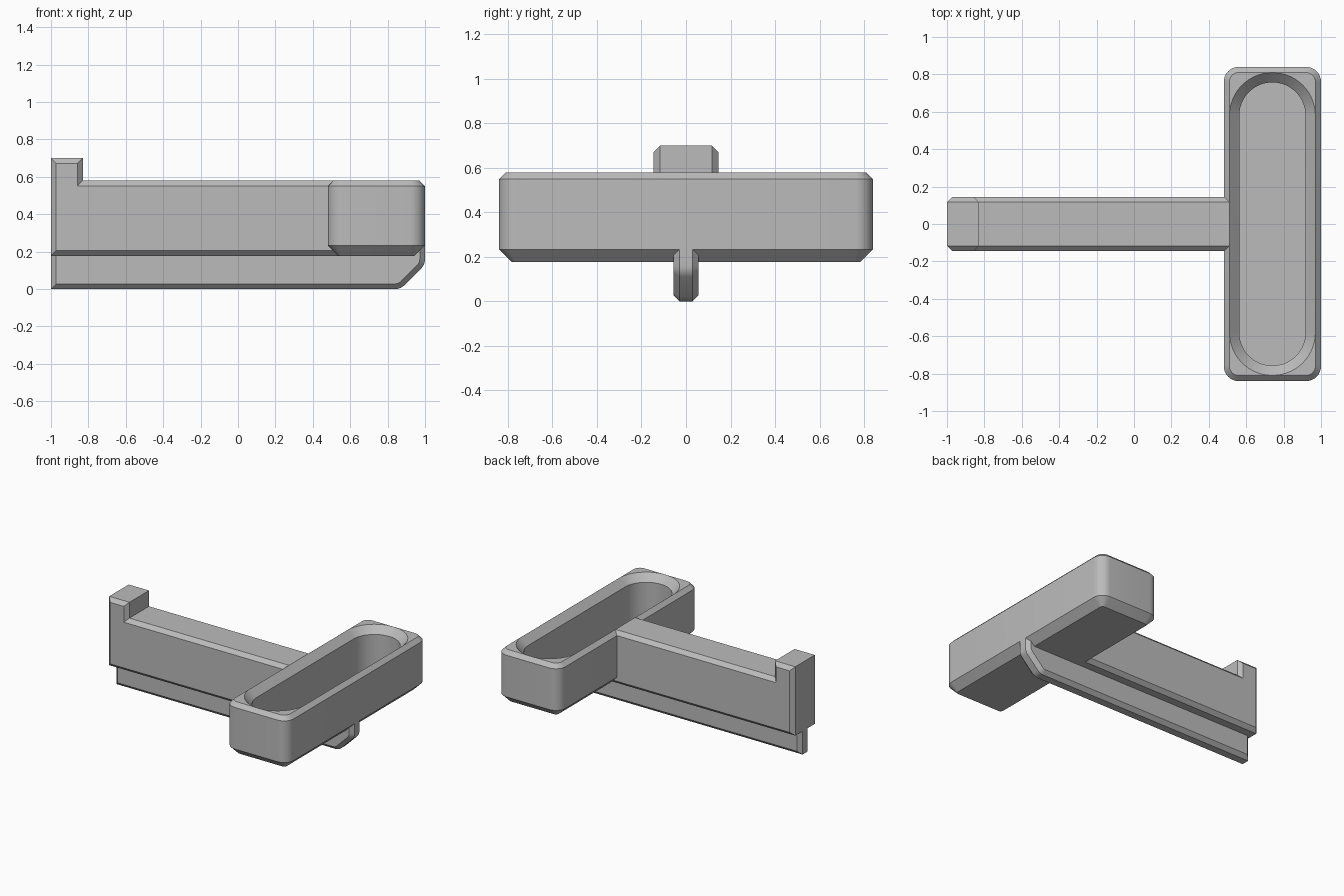
import bpy, bmesh
from math import cos, sin, pi
from mathutils import Vector

cube = bpy.data.objects.get("Cube")
if cube:
    bpy.data.objects.remove(cube, do_unlink=True)

grey = bpy.data.materials.new("mid grey")
grey.use_nodes = True
grey.diffuse_color = (0.5, 0.5, 0.5, 1)
grey.node_tree.nodes["Principled BSDF"].inputs["Base Color"].default_value = (0.5, 0.5, 0.5, 1)


def loft(name, rings):
    """Closed solid skinned through rings with equal point counts."""
    bm = bmesh.new()
    loops = [[bm.verts.new(p) for p in ring] for ring in rings]
    n = len(loops[0])
    for a, b in zip(loops, loops[1:]):
        for i in range(n):
            j = (i + 1) % n
            bm.faces.new((a[i], a[j], b[j], b[i]))
    bm.faces.new(loops[0])
    bm.faces.new(loops[-1])
    bmesh.ops.recalc_face_normals(bm, faces=bm.faces)
    mesh = bpy.data.meshes.new(name)
    bm.to_mesh(mesh)
    bm.free()
    mesh.materials.append(grey)
    obj = bpy.data.objects.new(name, mesh)
    bpy.context.collection.objects.link(obj)
    return obj


def arc(cx, cy, r, start, end, steps):
    return [(cx + r * cos(start + (end - start) * i / steps),
             cy + r * sin(start + (end - start) * i / steps)) for i in range(steps + 1)]


def rounded(cx, hx, hy, r, z, steps):
    """Rounded rectangle ring at height z."""
    pts = []
    for k, (sx, sy) in enumerate([(1, 1), (-1, 1), (-1, -1), (1, -1)]):
        pts += arc(cx + sx * (hx - r), sy * (hy - r), r, k * pi / 2, (k + 1) * pi / 2, steps)
    return [(x, y, z) for x, y in pts]


def inset(poly, d):
    """Mitred inward offset of an anticlockwise outline."""
    pts = [Vector(p) for p in poly]
    out = []
    for i, p in enumerate(pts):
        e1 = (p - pts[i - 1]).normalized()
        e2 = (pts[(i + 1) % len(pts)] - p).normalized()
        n1, n2 = Vector((-e1.y, e1.x)), Vector((-e2.y, e2.x))
        out.append(p + (n1 + n2) * d / (1 + n1.dot(n2)))
    return out


def chamfered_slab(name, outline, half, c):
    """Side outline extruded across y, with both rims chamfered by c."""
    small = inset(outline, c)
    layers = [(-half, small), (c - half, outline), (half - c, outline), (half, small)]
    return loft(name, [[(x, y, z) for x, z in pts] for y, pts in layers])


def combine(target, other, operation):
    mod = target.modifiers.new(operation, 'BOOLEAN')
    mod.object, mod.operation, mod.solver = other, operation, 'EXACT'
    bpy.context.view_layer.objects.active = target
    bpy.ops.object.modifier_apply(modifier=mod.name)
    bpy.data.objects.remove(other, do_unlink=True)


# Tray block: rounded corners, chamfered top and bottom
TRAY_X, TOP, BASE = 0.74, 0.58, 0.177
tray = loft("tray_with_arm_and_rail", [
    rounded(TRAY_X, 0.26 - d, 0.84 - d, 0.08 - d, z, 8)
    for z, d in [(BASE, 0.057), (BASE + 0.057, 0), (TOP - 0.03, 0), (TOP, 0.03)]])

# Arm with an upright stop at its far end
arm = chamfered_slab("arm", [(-1, BASE), (0.62, BASE), (0.62, TOP), (-0.83, TOP),
                             (-0.83, 0.7), (-1, 0.7)], 0.145, 0.028)

# Narrow rail beneath, with a softened sloping nose
rail_outline = ([(-1, 0)] + arc(0.84, 0.07, 0.07, -pi / 2, -pi / 4, 5)
                + arc(0.93, 0.16, 0.07, -pi / 4, 0, 5) + [(1, 0.234), (-1, 0.234)])
rail = chamfered_slab("rail", rail_outline, 0.057, 0.028)

# Long round-ended pocket with a flared rim
pocket = loft("pocket_cutter", [
    rounded(TRAY_X, w, w + 0.58, w, z, 24)
    for z, w in [(0.235, 0.177), (TOP - 0.053, 0.177), (TOP, 0.2295), (TOP + 0.1, 0.2295)]])

combine(tray, arm, 'UNION')
combine(tray, rail, 'UNION')
combine(tray, pocket, 'DIFFERENCE')

# Smooth the rounded corners while keeping chamfers crisp
bpy.ops.object.select_all(action='DESELECT')
tray.select_set(True)
bpy.context.view_layer.objects.active = tray
bpy.ops.object.shade_smooth_by_angle(angle=pi / 7)
